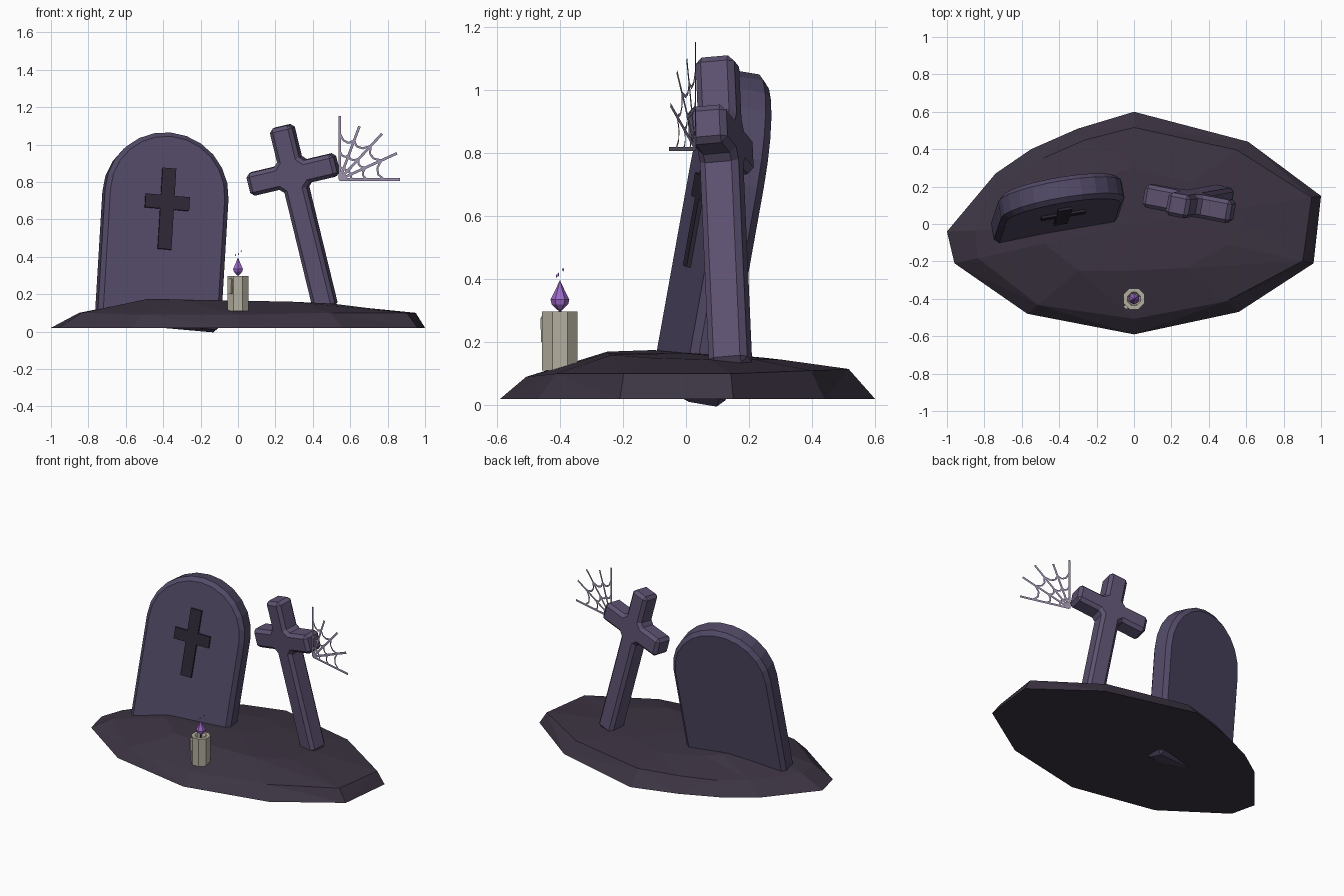
import bpy
from math import sin, cos, pi, radians
from mathutils import Vector

if "Cube" in bpy.data.objects:
    bpy.data.objects.remove(bpy.data.objects["Cube"])


def mat(name, rgb):
    m = bpy.data.materials.new(name)
    m.diffuse_color = (*rgb, 1)
    m.use_nodes = True
    m.node_tree.nodes["Principled BSDF"].inputs["Base Color"].default_value = m.diffuse_color
    return m


STONE = mat("stone", (0.085, 0.068, 0.135))
WOOD = mat("cross_stone", (0.11, 0.085, 0.165))
DARK = mat("dark_inlay", (0.026, 0.02, 0.035))
EARTH = mat("earth", (0.045, 0.034, 0.055))
WAX = mat("wax", (0.46, 0.43, 0.35))
FLAME = mat("flame", (0.34, 0.14, 0.58))
WEB = mat("web", (0.33, 0.28, 0.42))


def make(name, verts, faces, material, loc=(0, 0, 0), rot=(0, 0, 0)):
    me = bpy.data.meshes.new(name)
    me.from_pydata([tuple(v) for v in verts], [], faces)
    me.materials.append(material)
    ob = bpy.data.objects.new(name, me)
    bpy.context.collection.objects.link(ob)
    ob.location = loc
    ob.rotation_euler = [radians(a) for a in rot]
    return ob


def prism(name, profile, depth, material, loc, rot, bevel=0, y=0):
    """Extrude a counter-clockwise xz profile along y."""
    n = len(profile)
    verts = [(x, y - depth / 2, z) for x, z in profile] + [(x, y + depth / 2, z) for x, z in profile]
    faces = [list(range(n)), list(range(2 * n - 1, n - 1, -1))]
    faces += [[(i + 1) % n, i, n + i, n + (i + 1) % n] for i in range(n)]
    ob = make(name, verts, faces, material, loc, rot)
    if bevel:
        b = ob.modifiers.new("bevel", 'BEVEL')
        b.width = bevel
        b.segments = 1
        b.limit_method = 'ANGLE'
        b.angle_limit = radians(50)
    return ob


def lathe(name, profile, sides, material, loc):
    """Spin an (r, z) profile, closed by fans at both ends."""
    verts, faces = [], []
    for r, z in profile:
        for i in range(sides):
            a = 2 * pi * (i + 0.5) / sides
            verts.append((r * cos(a), r * sin(a), z))
    for k in range(len(profile) - 1):
        for i in range(sides):
            j = (i + 1) % sides
            faces.append([k * sides + i, k * sides + j, (k + 1) * sides + j, (k + 1) * sides + i])
    faces.append(list(range(sides - 1, -1, -1)))
    faces.append(list(range((len(profile) - 1) * sides, len(profile) * sides)))
    return make(name, verts, faces, material, loc)


def cross_profile(w, arm, up, down, c=0.0):
    """Latin cross outline; c chamfers the inner corners."""
    q = [(-w, -down), (w, -down)]
    inner = [(w, -w), (w, w), (-w, w), (-w, -w)]
    tips = [[(arm, -w), (arm, w)], [(w, up), (-w, up)], [(-arm, w), (-arm, -w)], []]
    for k, ((x, z), tip) in enumerate(zip(inner, tips)):
        sx, sz = (1 if x > 0 else -1), (1 if z > 0 else -1)
        pair = [(x, z + sz * c), (x + sx * c, z)]
        if k % 2:
            pair.reverse()
        q += (pair if c else [(x, z)]) + tip
    return q


# Faceted earth mound: outline, rim and crown rings
outline = [(-1, -.04), (-.96, -.21), (-.57, -.48), (0, -.59), (.56, -.47), (.96, -.21),
           (1, .15), (.61, .44), (0, .6), (-.3, .51), (-.55, .40), (-.74, .27)]
rim = [(.85, .10), (.87, .10), (.9, .09), (.86, .09), (.88, .10), (.94, .10),
       (.95, .10), (.9, .11), (.86, .115), (.88, .11), (.88, .10), (.87, .10)]
crown = [(.5, .17), (.5, .175), (.52, .17), (.42, .165), (.5, .16), (.52, .15),
         (.5, .145), (.5, .145), (.5, .145), (.5, .15), (.5, .155), (.5, .165)]
n = len(outline)
verts = [(x, y, .02) for x, y in outline]
verts += [(x * s, y * s, z) for (x, y), (s, z) in zip(outline, rim)]
verts += [(x * s, y * s, z) for (x, y), (s, z) in zip(outline, crown)]
verts.append((0, 0, .165))
faces = [list(range(n - 1, -1, -1))]
for i in range(n):
    j = (i + 1) % n
    for k in (0, n):
        a, b, c, d = k + i, k + j, k + n + j, k + n + i
        faces += [[a, b, c], [a, c, d]] if i % 2 else [[a, b, d], [b, c, d]]
    faces.append([2 * n + i, 2 * n + j, 3 * n])
make("earth_mound", verts, faces, EARTH)

# Leaning headstone with a round top and a dark cross on its face
half, spring = 0.335, 0.71
arch = [(half * cos(pi * i / 12), spring + half * sin(pi * i / 12)) for i in range(13)]
stone_loc, stone_rot = (-.43, .005, .03), (-9.5, 5, 9)
prism("headstone", [(-half, 0), (half, 0)] + arch, 0.14, STONE, stone_loc, stone_rot, 0.025)
inlay = [(x, z + .66) for x, z in cross_profile(.037, .12, .185, .255)]
prism("headstone_cross", inlay, 0.03, DARK, stone_loc, stone_rot, y=-.068)

# Tilted standing cross
prism("standing_cross", cross_profile(.062, .243, .265, .74, .022), 0.125, WOOD,
      (.295, .11, .84), (5, -13, -11), 0.02)

# Candle with a hollow top, a wax drip, a wick and a flame
lathe("candle", [(.061, .11), (.061, .297), (.038, .297), (.03, .28)], 8, WAX, (0, -.4, 0))
prism("wax_drip", [(-.014, .2), (.012, .2), (.014, .275), (.006, .287), (-.014, .28)], .03, WAX,
      (-.036, -.441, 0), (0, 0, -42))
lathe("wick", [(.005, .27), (.004, .325)], 6, DARK, (0, -.4, 0))
lathe("flame", [(.008, .302), (.026, .32), (.03, .335), (.015, .365), (.001, .395)], 6, FLAME, (0, -.4, 0))
for i, (x, y, z) in enumerate([(-.013, -.41, .41), (.002, -.405, .415), (.017, -.39, .43)]):
    lathe(f"spark_{i + 1}", [(.001, -.006), (.004, 0), (.001, .006)], 4, FLAME, (x, y, z))

# Flat cobweb: spokes from the corner with sagging threads between them
verts, faces = [], []


def strip(a, b, w):
    a, b = Vector(a), Vector(b)
    d = (b - a).normalized()
    s = Vector((-d.y, d.x)) * w / 2
    k = len(verts)
    verts.extend((p.x, 0, p.y) for p in (a - s, b - s, b + s, a + s))
    faces.append([k, k + 1, k + 2, k + 3])


spokes = [Vector(p) for p in ((.335, 0), (.317, .14), (.235, .245), (.11, .285), (0, .34))]
for p in spokes:
    strip((0, 0), p, .014)
for f in (.22, .45, .73):
    for p, q in zip(spokes, spokes[1:]):
        a, b = p * f, q * f
        m = (a + b) / 2 * .87
        pts = [a * (1 - t) ** 2 + b * t * t + (2 * m - (a + b) / 2) * 2 * t * (1 - t) for t in (0, .33, .67, 1)]
        for u, v in zip(pts, pts[1:]):
            strip(u, v, .011)
make("cobweb", verts, faces, WEB, (.543, .03, .813), (0, 0, -14.5))
